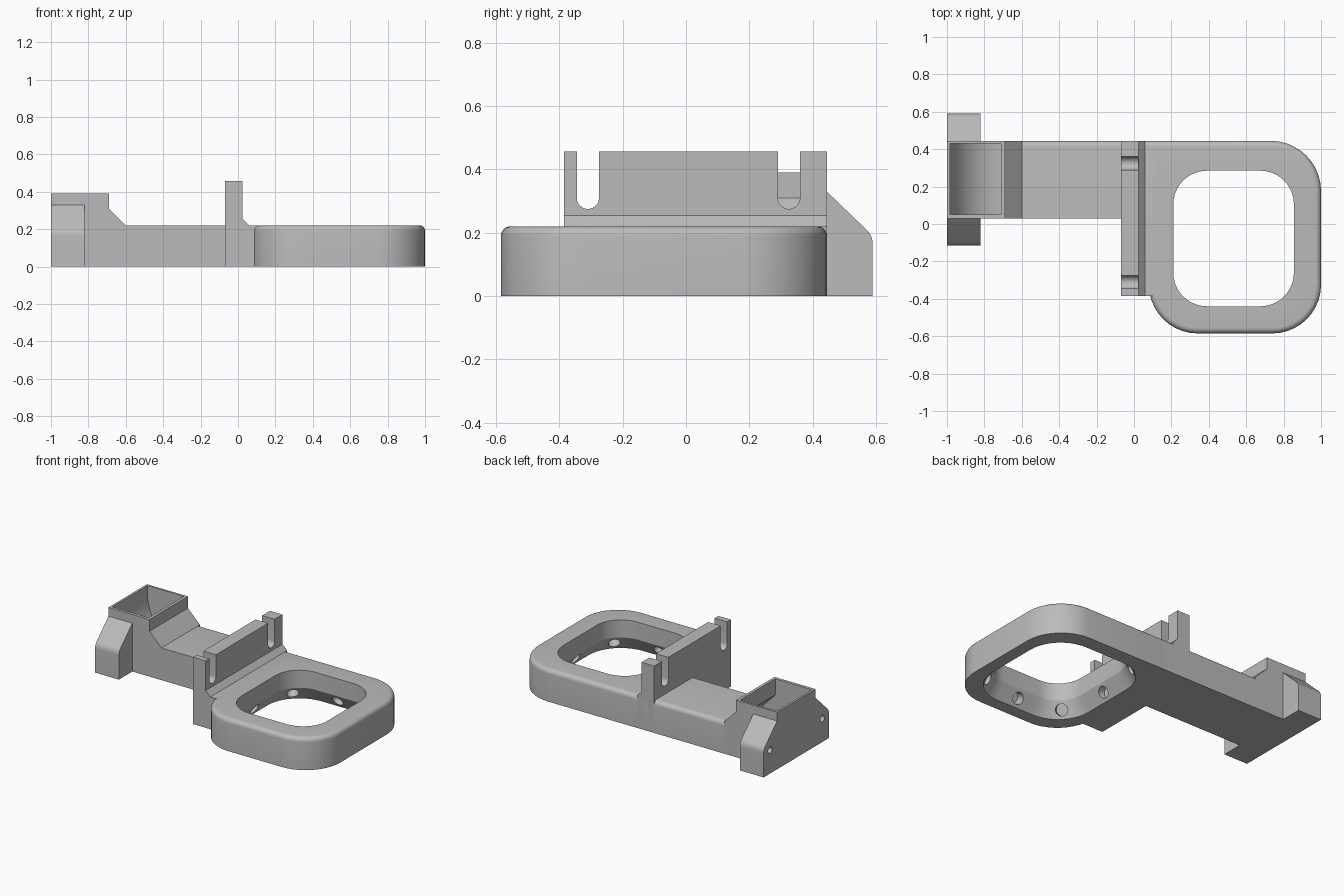
import bpy, bmesh
from math import sin, cos, pi, radians
from mathutils import Vector, Matrix

cube = bpy.data.objects.get("Cube")
if cube:
    bpy.data.objects.remove(cube, do_unlink=True)

grey = bpy.data.materials.new("plain_grey")
grey.use_nodes = True
grey.diffuse_color = (0.5, 0.5, 0.5, 1)
grey.node_tree.nodes["Principled BSDF"].inputs["Base Color"].default_value = grey.diffuse_color


def finish(bm, name):
    bmesh.ops.recalc_face_normals(bm, faces=bm.faces)
    mesh = bpy.data.meshes.new(name)
    bm.to_mesh(mesh)
    bm.free()
    mesh.materials.append(grey)
    obj = bpy.data.objects.new(name, mesh)
    bpy.context.collection.objects.link(obj)
    return obj


def arc(cx, cy, r, start, end, n=8):
    angles = [radians(start + (end - start) * i / n) for i in range(n + 1)]
    return [(cx + r * cos(a), cy + r * sin(a)) for a in angles]


def extrude(name, profile, lo, hi, axis):
    """Extrude a profile along x (profile is y, z) or along y (profile is x, z)."""
    bm = bmesh.new()
    place = (lambda u, v: (lo, u, v)) if axis == "x" else (lambda u, v: (u, lo, v))
    face = bm.faces.new([bm.verts.new(place(u, v)) for u, v in profile])
    moved = bmesh.ops.extrude_face_region(bm, geom=[face])["geom"]
    step = Vector((hi - lo, 0, 0) if axis == "x" else (0, hi - lo, 0))
    bmesh.ops.translate(bm, vec=step, verts=[g for g in moved if isinstance(g, bmesh.types.BMVert)])
    return finish(bm, name)


def rod(name, centre, direction, radius, length):
    bm = bmesh.new()
    turn = Vector(direction).to_track_quat("Z", "Y").to_matrix().to_4x4()
    bmesh.ops.create_cone(bm, cap_ends=True, segments=24, radius1=radius, radius2=radius,
                          depth=length, matrix=Matrix.Translation(centre) @ turn)
    return finish(bm, name)


def activate(obj):
    bpy.ops.object.select_all(action="DESELECT")
    obj.select_set(True)
    bpy.context.view_layer.objects.active = obj


def cut(obj, cutters):
    activate(obj)
    for cutter in cutters:
        mod = obj.modifiers.new("cut", "BOOLEAN")
        mod.operation, mod.solver, mod.object = "DIFFERENCE", "EXACT", cutter
        bpy.ops.object.modifier_apply(modifier=mod.name)


def rounded_rect(x0, x1, y0, y1, radii, n=10):
    """Corners run counter-clockwise from the +x +y corner."""
    pts = []
    corners = [(x1, y1, -1, -1), (x0, y1, 1, -1), (x0, y0, 1, 1), (x1, y0, -1, 1)]
    for i, ((x, y, sx, sy), r) in enumerate(zip(corners, radii)):
        pts += arc(x + sx * r, y + sy * r, r, 90 * i, 90 * i + 90, n)
    return pts


# Main levels
TOP, FRONT, BACK = 0.22, 0.03, 0.445
FILLET = 0.03

# Ring: lofted rounded rectangles, filleted outside and flared at the bottom inside
def outer(inset):
    radii = [r - inset for r in (0.27, 0.05, 0.26, 0.26)]
    return rounded_rect(0.08 + inset, 1 - inset, -0.585 + inset, BACK - inset, radii)


def inner(grow):
    return rounded_rect(0.21 - grow, 0.855 + grow, -0.44 - grow, 0.285 + grow, [0.18 + grow] * 4)


layers = [(outer(0), 0)]
layers += [(outer(FILLET * (1 - cos(a))), TOP - FILLET + FILLET * sin(a))
           for a in [i * pi / 12 for i in range(7)]]
layers += [(inner(0), TOP), (inner(0), 0.1), (inner(0.06), 0)]
bm = bmesh.new()
loops = [[bm.verts.new((x, y, z)) for x, y in pts] for pts, z in layers]
for a, b in zip(loops, loops[1:] + loops[:1]):
    for i in range(len(a)):
        j = (i + 1) % len(a)
        bm.faces.new((a[i], a[j], b[j], b[i]))
ring = finish(bm, "outlet_ring")

# Air holes bored into the flare, at the corners and the middles of the sides
cx, cy, half_x, half_y = 0.5325, -0.0775, 0.35, 0.39
nozzles = []
for sx in (-1, 0, 1):
    for sy in (-1, 0, 1):
        if sx or sy:
            pull = 0.84 if sx and sy else 1
            out = Vector((sx, sy, 0)).normalized()
            direction = out + Vector((0, 0, 0.6))
            spot = Vector((cx + sx * half_x * pull, cy + sy * half_y * pull, 0.05))
            nozzles.append(rod("nozzle_cutter", spot, direction, 0.038, 0.13))
cut(ring, nozzles)

# Arm and deck share a rounded back edge
def slab(name, x0, x1, front):
    profile = [(front, 0), (front, TOP)] + arc(BACK - FILLET, TOP - FILLET, FILLET, 90, 0, 6) + [(BACK, 0)]
    return extrude(name, profile, x0, x1, "x")


arm = slab("duct_arm", -0.6, -0.07, FRONT)
deck = slab("ring_deck", -0.02, 0.14, -0.385)

# Inlet block with its sloped shoulder
inlet = extrude("inlet_block", [(-1, 0), (-1, 0.39), (-0.69, 0.39), (-0.69, 0.31), (-0.6, TOP), (-0.6, 0)],
                FRONT, BACK, "y")

# Hollow air passage with a curved elbow
passage = [(-0.985, 0.45)] + arc(-0.685, 0.33, 0.3, 180, 270, 14)
passage += [(-0.1, 0.03), (-0.1, 0.185), (-0.62, 0.185), (-0.71, 0.28), (-0.71, 0.45)]
duct = extrude("passage_cutter", passage, 0.05, 0.43, "y")
cut(arm, [duct])
cut(inlet, [duct])

# Upright mounting plate with a chamfered foot and two round-bottomed slots
plate = extrude("mounting_plate", [(-0.07, 0), (-0.07, 0.457), (0.025, 0.457), (0.025, 0.255),
                                   (0.06, TOP), (0.06, 0)], -0.385, BACK, "y")
slots = []
for y in (-0.31, 0.325):
    shape = [(y - 0.035, 0.5)] + arc(y, 0.31, 0.035, 180, 360, 12) + [(y + 0.035, 0.5)]
    slots.append(extrude("slot_cutter", shape, -0.2, 0.2, "x"))
cut(plate, slots)

# Mirrored side brackets with screw holes in the end face
brackets, bores = [], []
middle, reach = (FRONT + BACK) / 2, (BACK - FRONT) / 2
for name, side in (("back_bracket", 1), ("front_bracket", -1)):
    shape = [(0, 0), (0, 0.33)] + arc(0.085, 0.165, 0.06, 45, 0, 6) + [(0.145, 0)]
    shape = [(middle + side * (reach + u), v) for u, v in shape]
    bracket = extrude(name, shape, -1, -0.82, "x")
    bore = rod("bore_cutter", (-1, middle + side * (reach + 0.075), 0.16), (1, 0, 0), 0.022, 0.2)
    cut(bracket, [bore])
    brackets.append(bracket)
    bores.append(bore)

for helper in nozzles + slots + bores + [duct]:
    bpy.data.objects.remove(helper, do_unlink=True)

for obj in [ring, arm, deck, inlet, plate] + brackets:
    activate(obj)
    bpy.ops.object.shade_smooth_by_angle(angle=radians(30))
